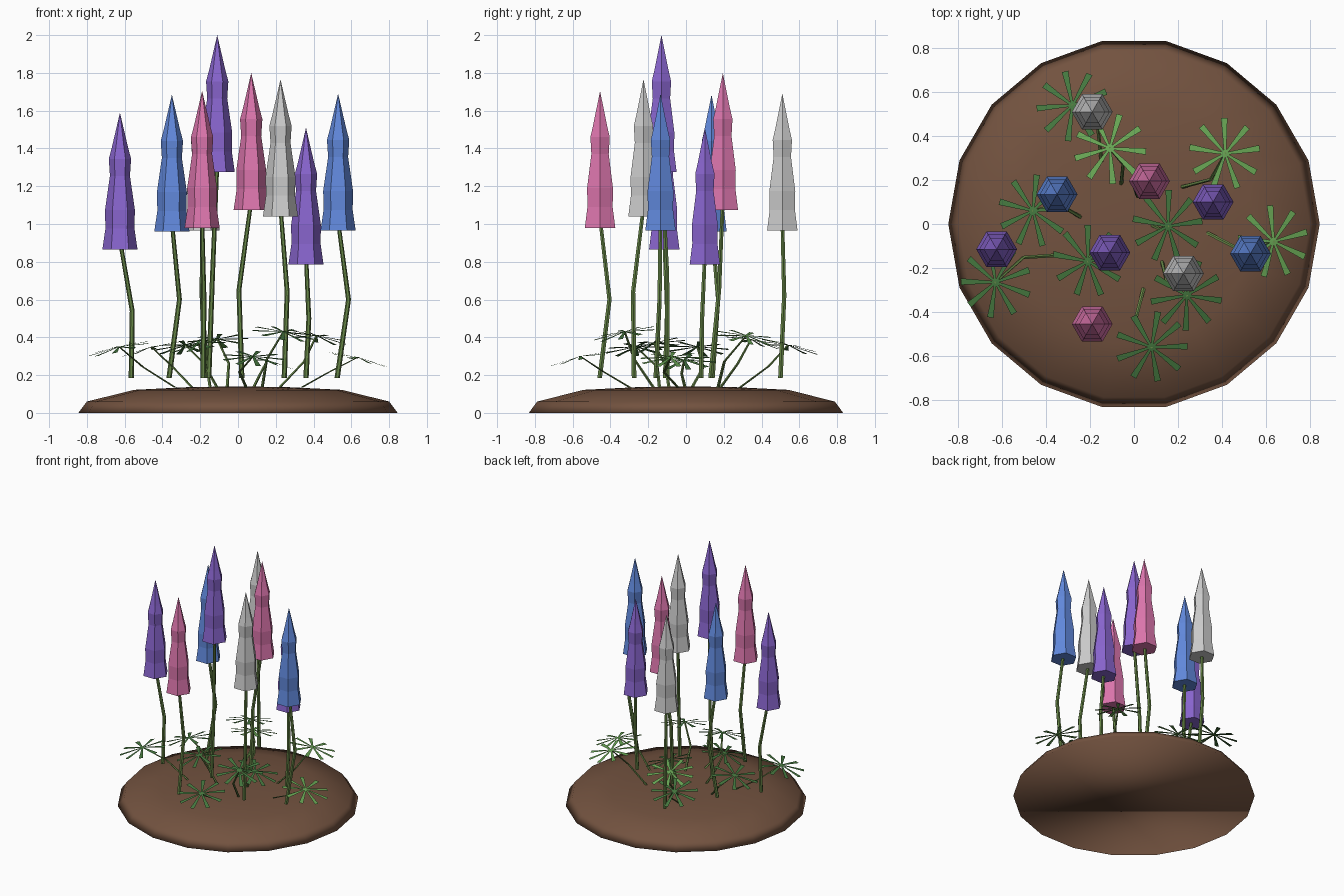
import bpy, bmesh, math
from mathutils import Vector, Matrix

if "Cube" in bpy.data.objects:
    bpy.data.objects.remove(bpy.data.objects["Cube"])

def material(name, rgb):
    m = bpy.data.materials.new(name)
    m.diffuse_color = (*rgb, 1)
    m.use_nodes = True
    m.node_tree.nodes["Principled BSDF"].inputs["Base Color"].default_value = m.diffuse_color
    return m

SOIL = material("soil", (0.17, 0.085, 0.05))
STEM = material("stem_green", (0.13, 0.23, 0.06))
LEAF = material("leaf_green", (0.06, 0.19, 0.05))
LIGHT = material("light_leaf_green", (0.14, 0.38, 0.09))
BLOOM = {"purple": material("purple", (0.25, 0.13, 0.62)),
         "blue": material("blue", (0.12, 0.25, 0.72)),
         "pink": material("pink", (0.72, 0.18, 0.42)),
         "white": material("white", (0.75, 0.75, 0.75))}

def finish(bm, name, mat):
    bmesh.ops.recalc_face_normals(bm, faces=bm.faces)
    me = bpy.data.meshes.new(name)
    bm.to_mesh(me)
    bm.free()
    me.materials.append(mat)
    ob = bpy.data.objects.new(name, me)
    bpy.context.collection.objects.link(ob)
    return ob

def lathe(bm, profile, sides, centre=(0, 0, 0)):
    """Rings of (radius, z), closed below, ending in a point."""
    c = Vector(centre)
    rings = []
    for r, z in profile[:-1]:
        rings.append([bm.verts.new(c + Vector((r * math.cos(i * math.tau / sides),
                                               r * math.sin(i * math.tau / sides), z)))
                      for i in range(sides)])
    tip = bm.verts.new(c + Vector((0, 0, profile[-1][1])))
    bm.faces.new(rings[0][::-1])
    for i in range(sides):
        j = (i + 1) % sides
        for a, b in zip(rings, rings[1:]):
            bm.faces.new((a[i], a[j], b[j], b[i]))
        bm.faces.new((rings[-1][i], rings[-1][j], tip))

def tube(bm, points, radii, sides=6):
    """Tapered tube through a few points."""
    rings = []
    for p, r in zip(points, radii):
        rings.append([bm.verts.new(Vector(p) + Vector((r * math.cos(i * math.tau / sides),
                                                       r * math.sin(i * math.tau / sides), 0)))
                      for i in range(sides)])
    bm.faces.new(rings[0][::-1])
    bm.faces.new(rings[-1])
    for a, b in zip(rings, rings[1:]):
        for i in range(sides):
            j = (i + 1) % sides
            bm.faces.new((a[i], a[j], b[j], b[i]))

# Soil mound
bm = bmesh.new()
lathe(bm, [(0.845, 0), (0.80, 0.06), (0.55, 0.122), (0.25, 0.137), (0, 0.14)], 18)
mound = finish(bm, "soil_mound", SOIL)
mound.data.polygons.foreach_set("use_smooth", [True] * len(mound.data.polygons))

# Flower spikes: colour, head x, y, base z, stem foot x, y, stem bend x, y, z
SPIKES = [
    ("purple", -0.625, -0.115, 0.865, -0.565, -0.11, -0.56, -0.10, 0.54),
    ("blue", -0.35, 0.135, 0.96, -0.365, 0.14, -0.31, 0.17, 0.60),
    ("pink", -0.19, -0.455, 0.98, -0.185, -0.457, -0.18, -0.405, 0.60),
    ("purple", -0.11, -0.13, 1.275, -0.155, -0.10, -0.135, -0.10, 0.73),
    ("pink", 0.07, 0.195, 1.075, 0.02, 0.13, 0.005, 0.175, 0.65),
    ("white", 0.225, -0.225, 1.04, 0.245, -0.275, 0.26, -0.28, 0.64),
    ("purple", 0.36, 0.10, 0.785, 0.36, 0.08, 0.375, 0.085, 0.50),
    ("blue", 0.53, -0.135, 0.965, 0.525, -0.16, 0.585, -0.14, 0.60),
    ("white", -0.19, 0.51, 0.965, -0.17, 0.50, -0.19, 0.52, 0.62),
]
HEAD = [(0.093, 0), (0.077, 0.11), (0.079, 0.21), (0.066, 0.30), (0.053, 0.39),
        (0.059, 0.48), (0.043, 0.54), (0, 0.725)]
for n, (col, x, y, z, fx, fy, bx, by, bz) in enumerate(SPIKES, 1):
    bm = bmesh.new()
    lathe(bm, HEAD, 6, (x, y, z))
    finish(bm, f"flower_spike_{n}", BLOOM[col])
    bm = bmesh.new()
    tube(bm, [(fx, fy, 0.185), (bx, by, bz), (x, y, z + 0.05)], (0.014, 0.013, 0.011))
    finish(bm, f"flower_stem_{n}", STEM)

# Fan leaves: hub x, y, z, rotation in degrees, material
LEAVES = [
    (-0.28, 0.54, 0.36, 23, LEAF), (-0.11, 0.345, 0.39, 35, LIGHT),
    (0.415, 0.32, 0.41, 10, LIGHT), (-0.46, 0.06, 0.35, 5, LEAF),
    (-0.21, -0.17, 0.37, 10, LEAF), (0.155, -0.01, 0.28, 8, LEAF),
    (0.635, -0.08, 0.295, 15, LIGHT), (-0.63, -0.265, 0.35, 20, LEAF),
    (0.24, -0.325, 0.43, 30, LEAF), (0.08, -0.56, 0.30, 0, LEAF),
]
LEAFLETS = 9
for n, (x, y, z, rot, mat) in enumerate(LEAVES, 1):
    hub = Vector((x, y, z))
    out = Vector((x, y, 0)).normalized()
    side = Vector((out.y, -out.x, 0))
    foot = Vector((x * 0.53, y * 0.53, 0.135))
    bend = foot.lerp(hub, 0.5) + side * min(0.055, 0.1 * hub.xy.length)
    # Leaf stalk
    bm = bmesh.new()
    tube(bm, [foot, bend, hub], (0.009, 0.008, 0.006), 5)
    finish(bm, f"leaf_stalk_{n}", STEM)
    # Leaflets widen outward; the fan tips down away from the centre
    tilt = Matrix.Rotation(math.radians(-14), 3, side)
    if (tilt @ out).z > 0:
        tilt.transpose()
    bm = bmesh.new()
    for k in range(LEAFLETS):
        turn = Matrix.Rotation(math.radians(rot) + k * math.tau / LEAFLETS, 3, 'Z')
        bm.faces.new([bm.verts.new(hub + tilt @ (turn @ Vector(p))) for p in
                      ((0.0, -0.005, 0), (0.165, -0.015, -0.012),
                       (0.165, 0.015, -0.012), (0.0, 0.005, 0))])
    leaf = finish(bm, f"fan_leaf_{n}", mat)
    if leaf.data.polygons[0].normal.z < 0:
        leaf.data.flip_normals()
